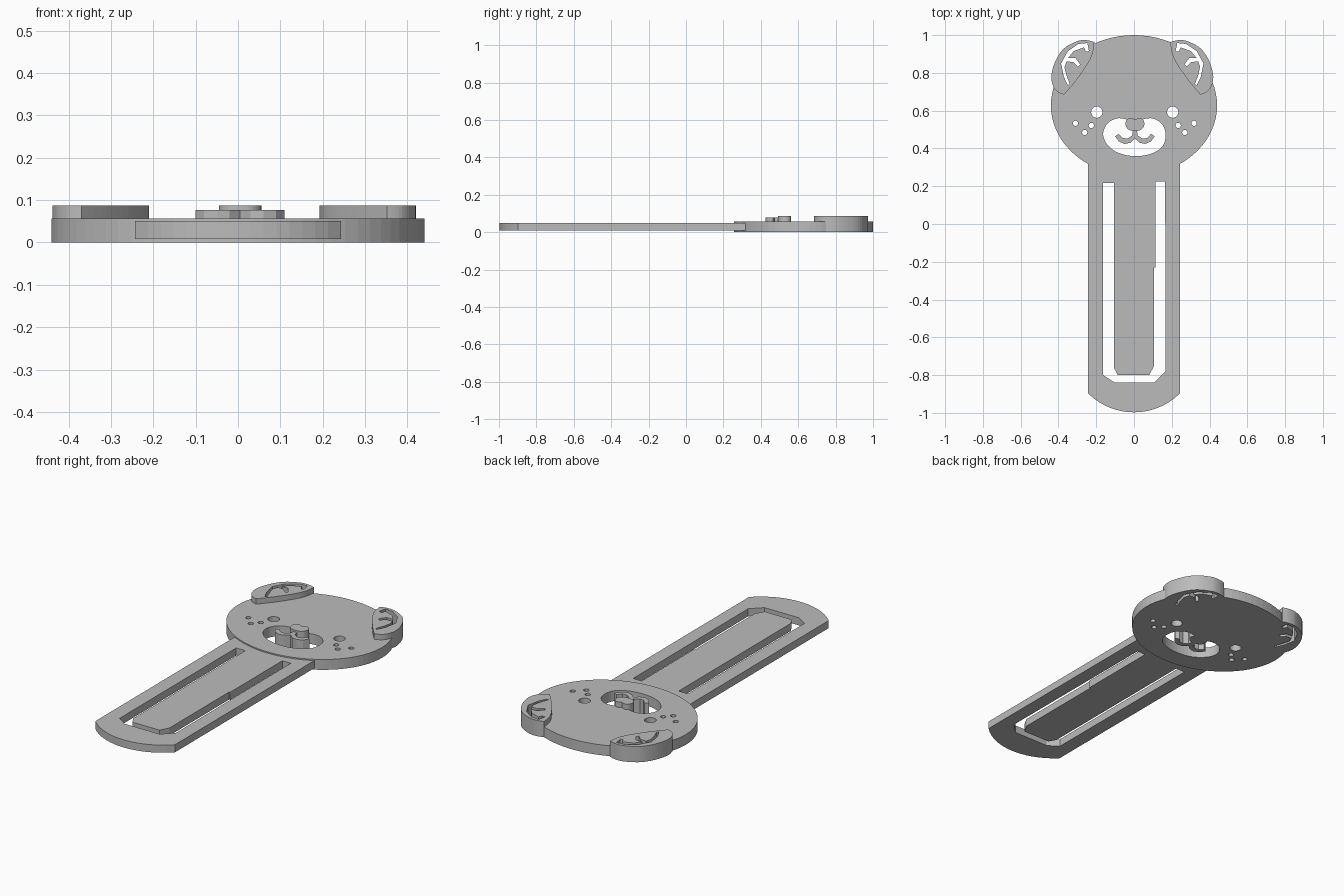
import bpy, bmesh
from math import sin, cos, pi, sqrt

if "Cube" in bpy.data.objects:
    bpy.data.objects.remove(bpy.data.objects["Cube"], do_unlink=True)

grey = bpy.data.materials.new("plain grey")
grey.use_nodes = True
grey.diffuse_color = (0.5, 0.5, 0.5, 1)
grey.node_tree.nodes["Principled BSDF"].inputs["Base Color"].default_value = (0.5, 0.5, 0.5, 1)


def ellipse(cx, cy, rx, ry, n):
    return [(cx + rx * cos(2 * pi * i / n), cy + ry * sin(2 * pi * i / n)) for i in range(n)]


def mirror(points, shift=0.0):
    return [(shift - x, y) for x, y in reversed(points)]


def rounded(points, corners=(), steps=5):
    """Closed smooth loop through the points, kept sharp at the listed corners."""
    n, loop = len(points), []

    def tangent(i):
        if i % n in corners:
            return (0, 0)
        a, b = points[(i - 1) % n], points[(i + 1) % n]
        return ((b[0] - a[0]) / 2, (b[1] - a[1]) / 2)

    for i in range(n):
        p, q, u, v = points[i], points[(i + 1) % n], tangent(i), tangent(i + 1)
        for s in range(steps):
            t = s / steps
            h = t * t * (3 - 2 * t)
            a, b = t * (1 - t) ** 2, t * t * (t - 1)
            loop.append(tuple(p[k] * (1 - h) + q[k] * h + u[k] * a + v[k] * b for k in (0, 1)))
    return loop


def plate(name, loops, bottom, top):
    """Extrude an outline, with any further loops as holes, between two heights."""
    curve = bpy.data.curves.new(name, "CURVE")
    curve.dimensions, curve.fill_mode = "2D", "BOTH"
    curve.extrude = (top - bottom) / 2
    for loop in loops:
        spline = curve.splines.new("POLY")
        spline.points.add(len(loop) - 1)
        for point, (x, y) in zip(spline.points, loop):
            point.co = (x, y, 0, 1)
        spline.use_cyclic_u = True
    source = bpy.data.objects.new(name + "_outline", curve)
    bpy.context.scene.collection.objects.link(source)
    bpy.context.view_layer.update()
    mesh = bpy.data.meshes.new_from_object(source.evaluated_get(bpy.context.evaluated_depsgraph_get()))
    bpy.data.objects.remove(source, do_unlink=True)
    bm = bmesh.new()
    bm.from_mesh(mesh)
    bmesh.ops.remove_doubles(bm, verts=bm.verts, dist=0.00005)
    bmesh.ops.translate(bm, verts=bm.verts, vec=(0, 0, (top + bottom) / 2))
    bmesh.ops.recalc_face_normals(bm, faces=bm.faces)
    for face in bm.faces:
        face.smooth = False
        face.material_index = 0
    bm.to_mesh(mesh)
    bm.free()
    mesh.materials.clear()
    mesh.materials.append(grey)
    mesh.name = name
    obj = bpy.data.objects.new(name, mesh)
    bpy.context.scene.collection.objects.link(obj)
    return obj


def cut(obj, cutter):
    mod = obj.modifiers.new("groove", "BOOLEAN")
    mod.operation, mod.solver, mod.object = "DIFFERENCE", "EXACT", cutter


# Strap with a curved end and a U-shaped slot around the tongue
radius, half = 0.345, 0.243
end = [(x, -0.997 + radius - sqrt(radius ** 2 - x ** 2))
       for x in (half * (i / 8 - 1) for i in range(17))]
slot = [(-0.163, 0.217), (-0.163, -0.80), (-0.105, -0.838), (0.108, -0.838), (0.167, -0.78),
        (0.165, 0.225), (0.113, 0.225), (0.113, -0.23), (0.107, -0.23), (0.107, -0.75),
        (0.08, -0.80), (-0.085, -0.80), (-0.107, -0.76), (-0.107, 0.217)]
plate("strap", [end + [(half, 0.33), (-half, 0.33)], slot], 0.008, 0.05)

# Head disc with muzzle, eye and freckle holes
muzzle = rounded([(-0.163, 0.47), (-0.155, 0.51), (-0.125, 0.545), (-0.08, 0.56), (-0.04, 0.553),
                  (0.003, 0.535), (0.045, 0.553), (0.09, 0.56), (0.13, 0.545), (0.16, 0.51),
                  (0.167, 0.46), (0.15, 0.41), (0.1, 0.375), (0.03, 0.36), (-0.04, 0.364),
                  (-0.1, 0.385), (-0.145, 0.425)], steps=3)
spots = [ellipse(-0.197, 0.592, 0.03, 0.03, 20)]
spots += [ellipse(x, y, 0.014, 0.014, 14) for x, y in ((-0.31, 0.533), (-0.226, 0.522), (-0.261, 0.484))]
spots += [mirror(spot, 0.008) for spot in spots]
head = plate("head", [ellipse(0, 0.628, 0.44, 0.372, 72), muzzle] + spots, 0, 0.057)

# Ears with forked grooves cut right through
ear = rounded([(-0.21, 0.963), (-0.25, 0.973), (-0.30, 0.968), (-0.37, 0.93), (-0.415, 0.865),
               (-0.437, 0.79), (-0.43, 0.735), (-0.405, 0.70), (-0.37, 0.685), (-0.31, 0.755),
               (-0.25, 0.84), (-0.22, 0.90)], corners=(0, 8))
groove = [(-0.35, 0.735), (-0.372, 0.78), (-0.386, 0.85), (-0.35, 0.915), (-0.295, 0.953),
          (-0.247, 0.958), (-0.238, 0.915), (-0.255, 0.912), (-0.265, 0.935), (-0.32, 0.915),
          (-0.348, 0.88), (-0.31, 0.878), (-0.285, 0.845), (-0.297, 0.833), (-0.322, 0.858),
          (-0.358, 0.86), (-0.368, 0.83), (-0.357, 0.785), (-0.34, 0.74)]
for side, place in (("right", lambda p: p), ("left", lambda p: mirror(p, -0.018))):
    part = plate(side + "_ear", [place(ear)], 0, 0.087)
    cutter = plate(side + "_groove_cutter", [place(groove)], -0.1, 0.2)
    cutter.hide_render = True
    cutter.hide_set(True)
    cut(part, cutter)
    cut(head, cutter)

# Nose and curled mouth standing in the muzzle opening
nose = [(0.005, 0.552), (0.03, 0.562), (0.048, 0.552), (0.055, 0.53), (0.047, 0.508), (0.025, 0.494)]
plate("nose", [rounded(nose + mirror(nose[1:], 0.01), corners=(0,), steps=3)], 0, 0.087)
smile = [(0.014, 0.505), (0.02, 0.468), (0.045, 0.452), (0.07, 0.455), (0.09, 0.477), (0.11, 0.465),
         (0.09, 0.437), (0.06, 0.424), (0.03, 0.43), (0.005, 0.452)]
plate("mouth", [smile + mirror(smile[:-1], 0.01)], 0, 0.077)
